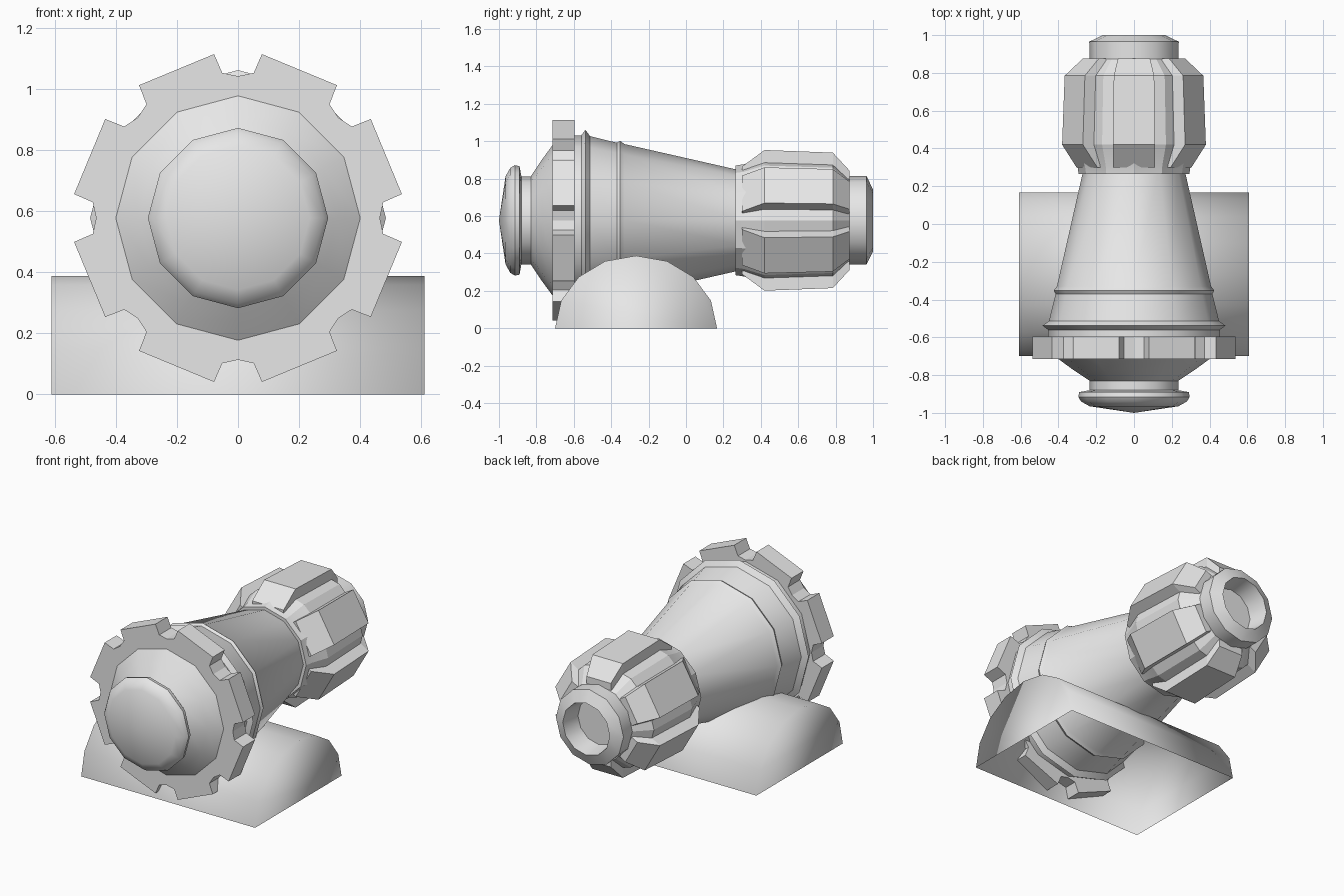
import bpy, bmesh, math
from mathutils import Matrix

if "Cube" in bpy.data.objects:
    bpy.data.objects.remove(bpy.data.objects["Cube"])

ZC = 0.577  # height of the nozzle axis

grey = bpy.data.materials.new("light_grey")
grey.diffuse_color = (0.8, 0.8, 0.8, 1)
grey.use_nodes = True
grey.node_tree.nodes["Principled BSDF"].inputs["Base Color"].default_value = grey.diffuse_color


def finish(name, bm, angle=40, fix_normals=True):
    """Shade smooth below the given edge angle and make the object."""
    if fix_normals:
        bmesh.ops.recalc_face_normals(bm, faces=bm.faces)
    for f in bm.faces:
        f.smooth = True
    for e in bm.edges:
        if len(e.link_faces) == 2:
            e.smooth = e.calc_face_angle(0) < math.radians(angle)
    me = bpy.data.meshes.new(name)
    bm.to_mesh(me)
    bm.free()
    me.materials.append(grey)
    ob = bpy.data.objects.new(name, me)
    bpy.context.collection.objects.link(ob)
    return ob


def lathe(name, profile, angle=40, sides=12):
    """Revolve (y, radius) points around the nozzle axis, closing the ends."""
    bm = bmesh.new()
    rings = []
    for y, r in profile:
        n = 1 if r == 0 else sides
        rings.append([bm.verts.new((r * math.sin(2 * math.pi * i / sides), y,
                                    ZC + r * math.cos(2 * math.pi * i / sides)))
                      for i in range(n)])
    for a, b in zip(rings, rings[1:]):
        for i in range(sides):
            j = (i + 1) % sides
            quad = [a[i % len(a)], a[j % len(a)], b[j % len(b)], b[i % len(b)]]
            bm.faces.new(list(dict.fromkeys(quad)))
    for ring in (rings[0], rings[-1]):
        if len(ring) > 2:
            bm.faces.new(ring)
    return finish(name, bm, angle)


# Front knob, neck and dome
lathe("front_knob", [(-1.0, 0), (-0.965, 0.235), (-0.94, 0.28), (-0.915, 0.295),
                     (-0.89, 0.29), (-0.88, 0.235), (-0.83, 0.235),
                     (-0.77, 0.325), (-0.715, 0.4), (-0.65, 0.4)])

# Tapered barrel with two raised rings
lathe("barrel", [(-0.65, 0.455), (-0.56, 0.455), (-0.538, 0.484), (-0.513, 0.45),
                 (-0.37, 0.415), (-0.352, 0.425), (-0.33, 0.408), (0.3, 0.265)], 32)

# Grip core and hollow end collar
lathe("grip_core", [(0.265, 0.293), (0.31, 0.3), (0.42, 0.338), (0.785, 0.325),
                    (0.875, 0.235)], 20)
lathe("end_collar", [(0.82, 0.235), (0.965, 0.237), (1.0, 0.165), (0.84, 0.14)])

# Notched wheel: eight teeth separated by shallow notches
bm = bmesh.new()
outline = []
for k in range(8):
    for deg, r in ((-8.3, 0.542), (-6.2, 0.478), (0, 0.464), (6.2, 0.478), (8.3, 0.542)):
        a = math.radians(45 * k + deg)
        outline.append((r * math.sin(a), ZC + r * math.cos(a)))
front = bm.faces.new([bm.verts.new((x, -0.715, z)) for x, z in outline])
ext = bmesh.ops.extrude_face_region(bm, geom=[front], use_keep_orig=True)
bmesh.ops.translate(bm, vec=(0, 0.12, 0),
                    verts=[v for v in ext["geom"] if isinstance(v, bmesh.types.BMVert)])
finish("notched_wheel", bm, 10)

# Six raised grip ribs; each section is (y, outer height, half width)
SECTIONS = [(0.3, 0.288, 0.11), (0.42, 0.376, 0.11), (0.785, 0.362, 0.107), (0.875, 0.265, 0.085)]
for k in range(6):
    bm = bmesh.new()
    loops = [[bm.verts.new(p) for p in ((-w, y, 0.22), (w, y, 0.22), (w, y, h), (-w, y, h))]
             for y, h, w in SECTIONS]
    for a, b in zip(loops, loops[1:]):
        for i in range(4):
            j = (i + 1) % 4
            bm.faces.new((a[i], a[j], b[j], b[i]))
    bm.faces.new(loops[0])
    bm.faces.new(loops[-1])
    bmesh.ops.transform(bm, verts=bm.verts, matrix=Matrix.Translation((0, 0, ZC))
                        @ Matrix.Rotation(math.radians(60 * k), 4, 'Y'))
    finish(f"grip_rib_{k + 1}", bm, 10)

# Half-round base shell, open underneath
bm = bmesh.new()
arcs = [[bm.verts.new((x, -0.267 - 0.433 * math.cos(math.pi * i / 8),
                       0.388 * math.sin(math.pi * i / 8))) for i in range(9)]
        for x in (-0.61, 0.61)]
for i in range(8):
    bm.faces.new((arcs[0][i], arcs[0][i + 1], arcs[1][i + 1], arcs[1][i]))
bm.faces.new(arcs[0])
bm.faces.new(arcs[1])
bottom = bm.faces.new((arcs[0][0], arcs[0][8], arcs[1][8], arcs[1][0]))
bmesh.ops.recalc_face_normals(bm, faces=bm.faces)
bmesh.ops.delete(bm, geom=[bottom], context='FACES_ONLY')
finish("base", bm, 180, fix_normals=False)
